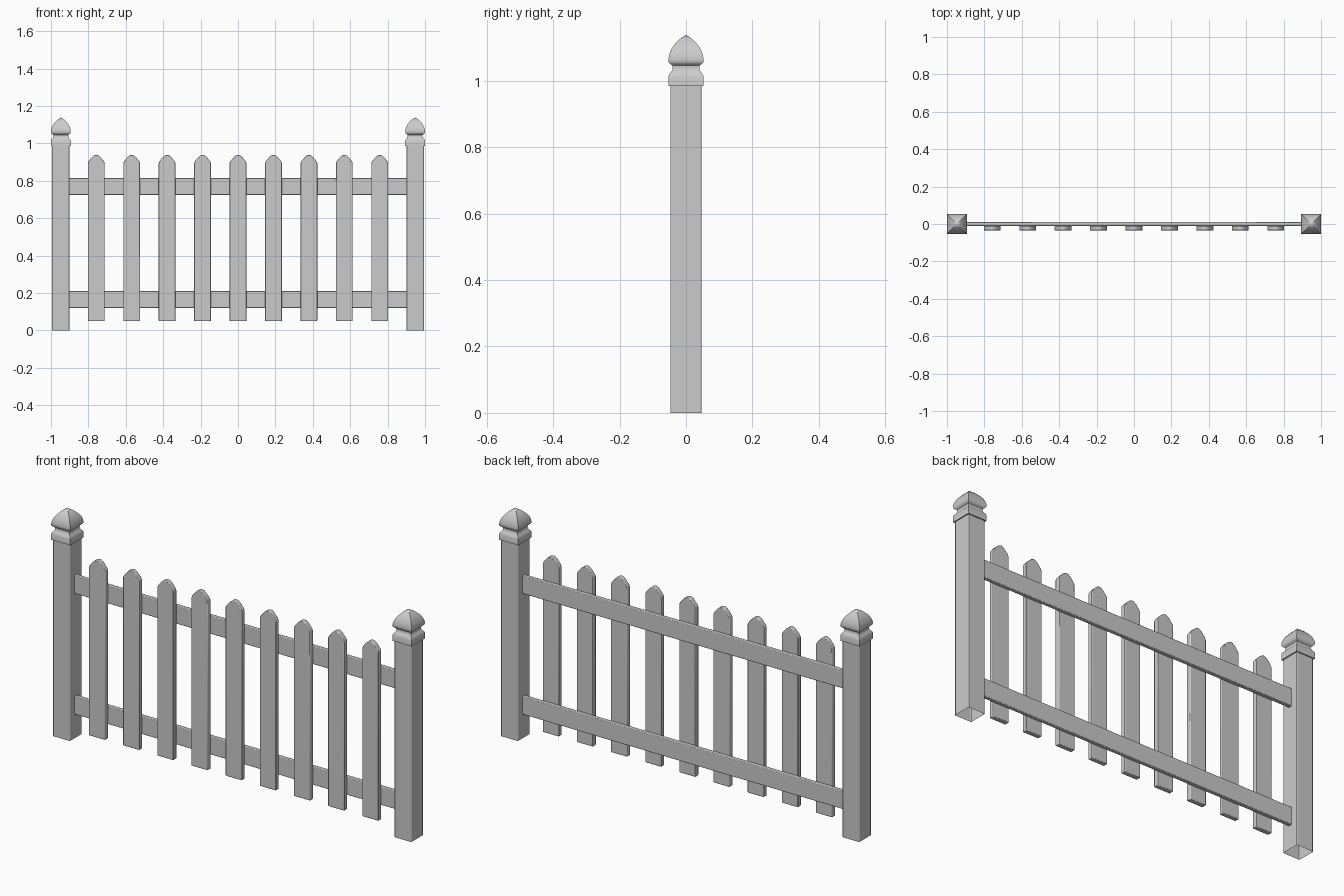
import bpy, bmesh

if "Cube" in bpy.data.objects:
    bpy.data.objects.remove(bpy.data.objects["Cube"])


def finish(bm, name, angle=0.7):
    bmesh.ops.recalc_face_normals(bm, faces=bm.faces)
    me = bpy.data.meshes.new(name)
    bm.to_mesh(me)
    bm.free()
    ob = bpy.data.objects.new(name, me)
    bpy.context.collection.objects.link(ob)
    bpy.ops.object.select_all(action='DESELECT')
    bpy.context.view_layer.objects.active = ob
    ob.select_set(True)
    bpy.ops.object.shade_smooth_by_angle(angle=angle)
    return ob


def soften(ob, width):
    m = ob.modifiers.new("soft_edges", 'BEVEL')
    m.width = width
    m.segments = 2
    m.limit_method = 'ANGLE'
    m.angle_limit = 1.0


def square_loft(name, x, profile, tip=None):
    """Stack square rings given as (half width, z)."""
    bm = bmesh.new()
    rings = [[bm.verts.new((x + sx * h, sy * h, z))
              for sx, sy in ((-1, -1), (1, -1), (1, 1), (-1, 1))] for h, z in profile]
    for a, b in zip(rings, rings[1:]):
        for i in range(4):
            j = (i + 1) % 4
            bm.faces.new((a[i], a[j], b[j], b[i]))
    if tip:
        t = bm.verts.new((x, 0, tip))
        for i in range(4):
            bm.faces.new((rings[-1][i], rings[-1][(i + 1) % 4], t))
    return finish(bm, name)


def slab(name, outline, y0, y1):
    """Extrude an x-z outline from y0 to y1."""
    bm = bmesh.new()
    face = bm.faces.new([bm.verts.new((x, y0, z)) for x, z in outline])
    ext = bmesh.ops.extrude_face_region(bm, geom=[face])["geom"]
    for v in ext:
        if isinstance(v, bmesh.types.BMVert):
            v.co.y = y1
    return finish(bm, name)


# Posts with moulded caps
CAP = [(0.046, 0.985), (0.053, 0.985), (0.053, 1.015), (0.049, 1.022), (0.043, 1.029),
       (0.040, 1.037), (0.041, 1.046), (0.047, 1.051), (0.052, 1.056), (0.053, 1.066),
       (0.050, 1.081), (0.043, 1.098), (0.032, 1.113), (0.018, 1.127), (0.008, 1.134)]
for side, x in (("left", -0.947), ("right", 0.947)):
    post = square_loft(side + "_post", x, [(0.047, 0), (0.047, 0.99)])
    soften(post, 0.004)
    square_loft(side + "_post_cap", x, CAP, 1.138)

# Horizontal rails
for name, z0, z1 in (("lower_rail", 0.12, 0.21), ("upper_rail", 0.725, 0.815)):
    rail = slab(name, [(-0.905, z0), (0.905, z0), (0.905, z1), (-0.905, z1)], -0.01, 0.011)
    soften(rail, 0.003)

# Pickets with rounded points
for i in range(9):
    c = (i - 4) * 0.1895
    half = [(0.045, 0.05), (0.045, 0.895), (0.040, 0.906), (0.021, 0.928), (0.011, 0.936)]
    outline = half + [(0, 0.939)] + [(-x, z) for x, z in reversed(half)]
    picket = slab("picket_%d" % (i + 1), [(c + x, z) for x, z in outline], -0.035, -0.01)
    soften(picket, 0.003)
